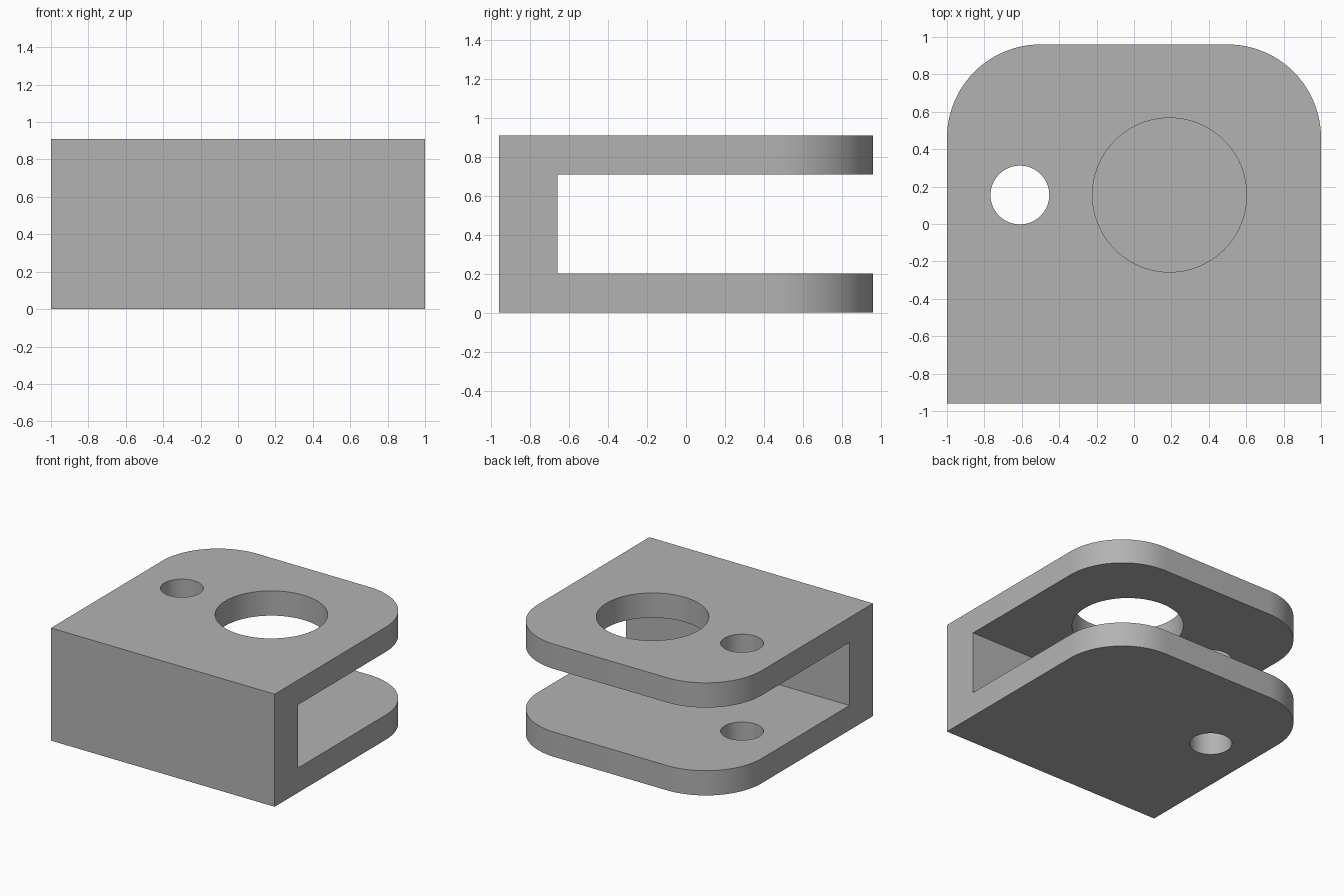
import bpy
import bmesh
import math

if "Cube" in bpy.data.objects:
    bpy.data.objects.remove(bpy.data.objects["Cube"], do_unlink=True)

HALF_DEPTH = 0.96
HEIGHT = 0.91
PLATE = 0.2           # thickness of each plate
WEB_BACK = -0.66      # rear face of the front wall
HOLE_Y = 0.155

grey = bpy.data.materials.new("plain grey")
grey.use_nodes = True
grey.diffuse_color = (0.45, 0.45, 0.45, 1)
grey.node_tree.nodes["Principled BSDF"].inputs["Base Color"].default_value = grey.diffuse_color


def box(name, low, high):
    size = [b - a for a, b in zip(low, high)]
    bpy.ops.mesh.primitive_cube_add(size=1, location=[(a + b) / 2 for a, b in zip(low, high)])
    obj = bpy.context.object
    obj.name = name
    obj.scale = size
    bpy.ops.object.transform_apply(location=True, rotation=False, scale=True)
    obj.data.materials.append(grey)
    return obj


def hole(name, x, radius, low, high):
    bpy.ops.mesh.primitive_cylinder_add(
        vertices=96, radius=radius, depth=high - low, location=(x, HOLE_Y, (low + high) / 2))
    obj = bpy.context.object
    obj.name = name
    obj.data.materials.append(grey)
    return obj


# Solid block with its two rear vertical edges rounded
bracket = box("bracket", (-1, -HALF_DEPTH, 0), (1, HALF_DEPTH, HEIGHT))
bm = bmesh.new()
bm.from_mesh(bracket.data)
rear_edges = [e for e in bm.edges
              if all(v.co.y > 0 for v in e.verts)
              and abs(e.verts[0].co.z - e.verts[1].co.z) > 0.1]
bmesh.ops.bevel(bm, geom=rear_edges, offset=0.5, offset_type='OFFSET',
                segments=24, profile=0.5, affect='EDGES')
bm.to_mesh(bracket.data)
bm.free()

# Slot between the plates, large hole in the upper plate, small hole through both
cutters = [
    box("slot_cutter", (-1.2, WEB_BACK, PLATE), (1.2, 1.2, HEIGHT - PLATE)),
    hole("large_hole_cutter", 0.19, 0.412, HEIGHT / 2, HEIGHT + 0.1),
    hole("small_hole_cutter", -0.61, 0.157, -0.1, HEIGHT + 0.1),
]
bpy.ops.object.select_all(action='DESELECT')
bracket.select_set(True)
bpy.context.view_layer.objects.active = bracket
for cutter in cutters:
    mod = bracket.modifiers.new(cutter.name, 'BOOLEAN')
    mod.operation = 'DIFFERENCE'
    mod.solver = 'EXACT'
    mod.object = cutter
    bpy.ops.object.modifier_apply(modifier=mod.name)
    bpy.data.objects.remove(cutter, do_unlink=True)

# Smooth curved walls, crisp edges
bpy.ops.object.shade_smooth_by_angle(angle=math.radians(30))
